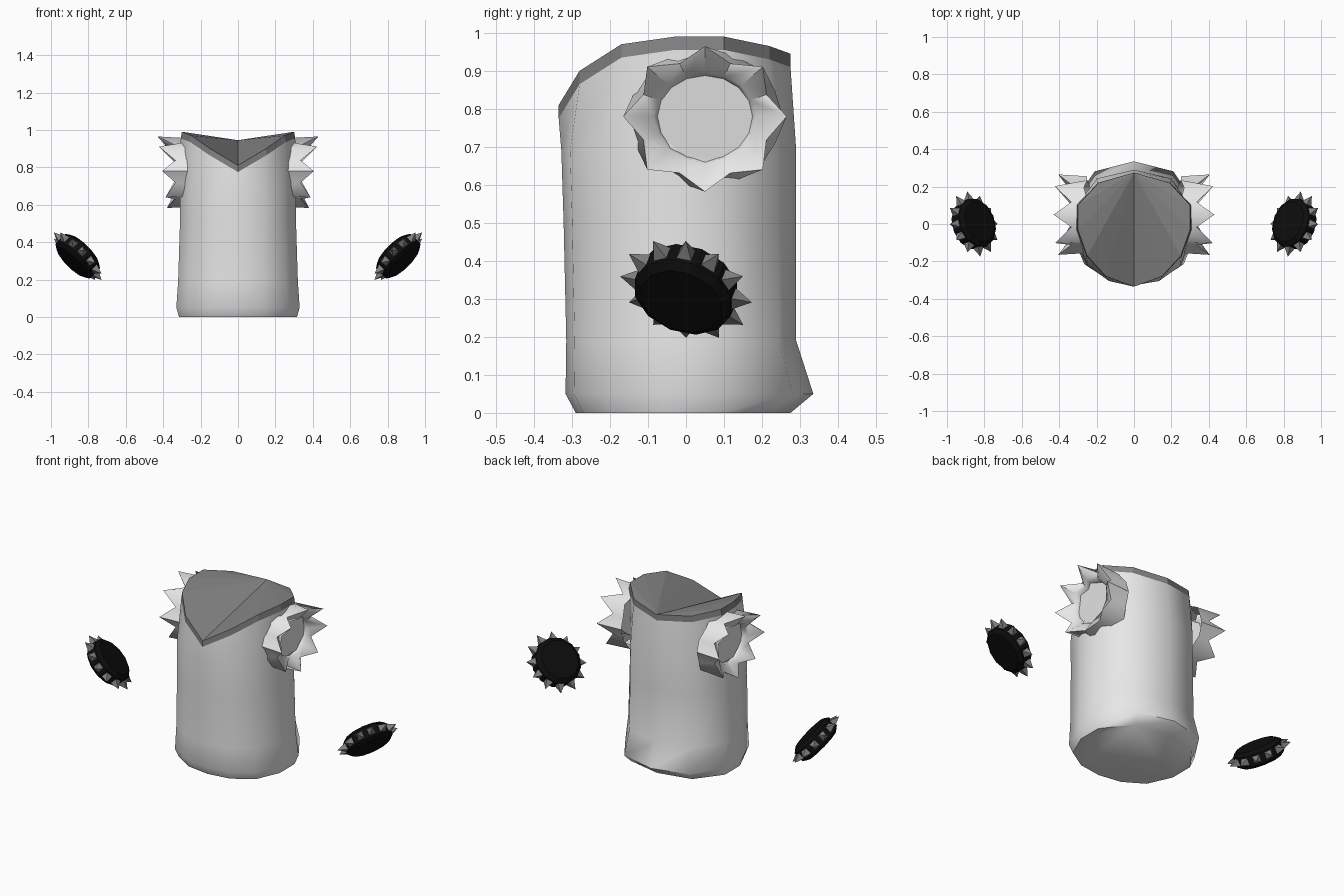
import bpy
import bmesh
from math import cos, sin, pi, radians
from mathutils import Vector, Matrix

if "Cube" in bpy.data.objects:
    bpy.data.objects.remove(bpy.data.objects["Cube"])


def material(name, value):
    mat = bpy.data.materials.new(name)
    mat.use_nodes = True
    color = (value, value, value, 1)
    mat.diffuse_color = color
    mat.node_tree.nodes["Principled BSDF"].inputs["Base Color"].default_value = color
    return mat


cloth = material("light grey cloth", 0.8)
lining = material("dark grey lining", 0.23)
leather = material("black leather", 0.004)
metal = material("grey metal", 0.22)


def finish(bm, name, mat, smooth=None):
    bmesh.ops.recalc_face_normals(bm, faces=bm.faces)
    mesh = bpy.data.meshes.new(name)
    bm.to_mesh(mesh)
    bm.free()
    obj = bpy.data.objects.new(name, mesh)
    bpy.context.collection.objects.link(obj)
    mesh.materials.append(mat)
    if smooth:
        bpy.ops.object.select_all(action='DESELECT')
        obj.select_set(True)
        bpy.context.view_layer.objects.active = obj
        bpy.ops.object.shade_smooth_by_angle(angle=radians(smooth))
    return obj


def add_ring(bm, points):
    return [bm.verts.new(p) for p in points]


def bridge(bm, a, b):
    n = len(a)
    for i in range(n):
        j = (i + 1) % n
        bm.faces.new((a[i], a[j], b[j], b[i]))


def mirrored(half):
    # Close a half outline, whose ends lie on the centre line, into a full ring
    return half + [(-p[0], *p[1:]) for p in half[-2:0:-1]]


# Shared outline of the torso, and the sloping neckline
outline = mirrored([(0, -1), (.42, -.93), (.78, -.68), (.97, -.2),
                    (.97, .3), (.62, .84), (0, 1)])
neckline = mirrored([(0, -.335, .81), (.15, -.28, .9), (.25, -.17, .97),
                     (.3, -.03, .99), (.3, .1, .99), (.19, .22, .965),
                     (0, .275, .945)])
lower_neckline = [(x * 1.02, y, z - .035) for x, y, z in neckline]

# Torso: height, half width, front depth, back depth
bm = bmesh.new()
rings = []
for z, wide, front, back in [(0, .325, .29, .275), (.05, .34, .317, .335),
                             (.19, .33, .315, .29), (.5, .32, .322, .29),
                             (.69, .318, .328, .29)]:
    rings.append(add_ring(bm, [(u * wide, v * (front if v < 0 else back), z)
                               for u, v in outline]))
rings.append(add_ring(bm, lower_neckline))
for a, b in zip(rings, rings[1:]):
    bridge(bm, a, b)
bm.faces.new(rings[0])
finish(bm, "torso", cloth, 50)

# Neck lining: a rim band and a valley-shaped top
bm = bmesh.new()
low = add_ring(bm, lower_neckline)
top = add_ring(bm, neckline)
bridge(bm, low, top)
n = len(top)
back = n // 2
for i in range(n):
    j = (i + 1) % n
    if back not in (i, j):
        bm.faces.new((top[back], top[i], top[j]))
finish(bm, "neck_lining", lining)

# Ragged armholes and spiked wristbands
TEETH = 8
STUDS = 12
for side, label in ((1, "left"), (-1, "right")):

    def around(x_tip, r_tip, x_gap, r_gap):
        pts = []
        for i in range(2 * TEETH):
            t = pi * i / TEETH
            x, r = (x_gap, r_gap) if i % 2 else (x_tip, r_tip)
            lift = .86 if sin(t) > 0 else .92
            x += .025 * sin(t) if i % 2 == 0 else 0
            pts.append((side * x, .05 + r * cos(t), .78 + r * sin(t) * lift))
        return pts

    bm = bmesh.new()
    sleeve = [add_ring(bm, around(*spec)) for spec in
              [(.25, .205, .25, .2), (.405, .215, .335, .175),
               (.345, .135, .335, .13), (.315, .125, .315, .125)]]
    for a, b in zip(sleeve, sleeve[1:]):
        bridge(bm, a, b)
    bm.faces.new(sleeve[-1])
    finish(bm, label + "_ragged_armhole", cloth, 60)

    # Wristband leans along the lowered arm
    axis = Vector((side * .68, -.27, -.68)).normalized()
    place = (Matrix.Translation((side * .857, 0, .325))
             @ axis.to_track_quat('Z', 'Y').to_matrix().to_4x4())
    bm = bmesh.new()
    band = []
    for r, h in [(.112, -.047), (.135, -.03), (.135, .03), (.112, .047)]:
        band.append(add_ring(bm, [(r * cos(2 * pi * i / STUDS),
                                   r * sin(2 * pi * i / STUDS), h)
                                  for i in range(STUDS)]))
    for a, b in zip(band, band[1:]):
        bridge(bm, a, b)
    bm.faces.new(band[0])
    bm.faces.new(band[-1])
    bm.transform(place)
    finish(bm, label + "_wristband", leather)

    # Pyramid studs
    bm = bmesh.new()
    for i in range(STUDS):
        spot = (Matrix.Rotation(2 * pi * (i + .5) / STUDS, 4, 'Z')
                @ Matrix.Translation((.153, 0, 0))
                @ Matrix.Rotation(pi / 2, 4, 'Y')
                @ Matrix.Rotation(pi / 4, 4, 'Z'))
        bmesh.ops.create_cone(bm, cap_ends=True, segments=4, radius1=.031,
                              radius2=0, depth=.054, matrix=place @ spot)
    finish(bm, label + "_studs", metal)
